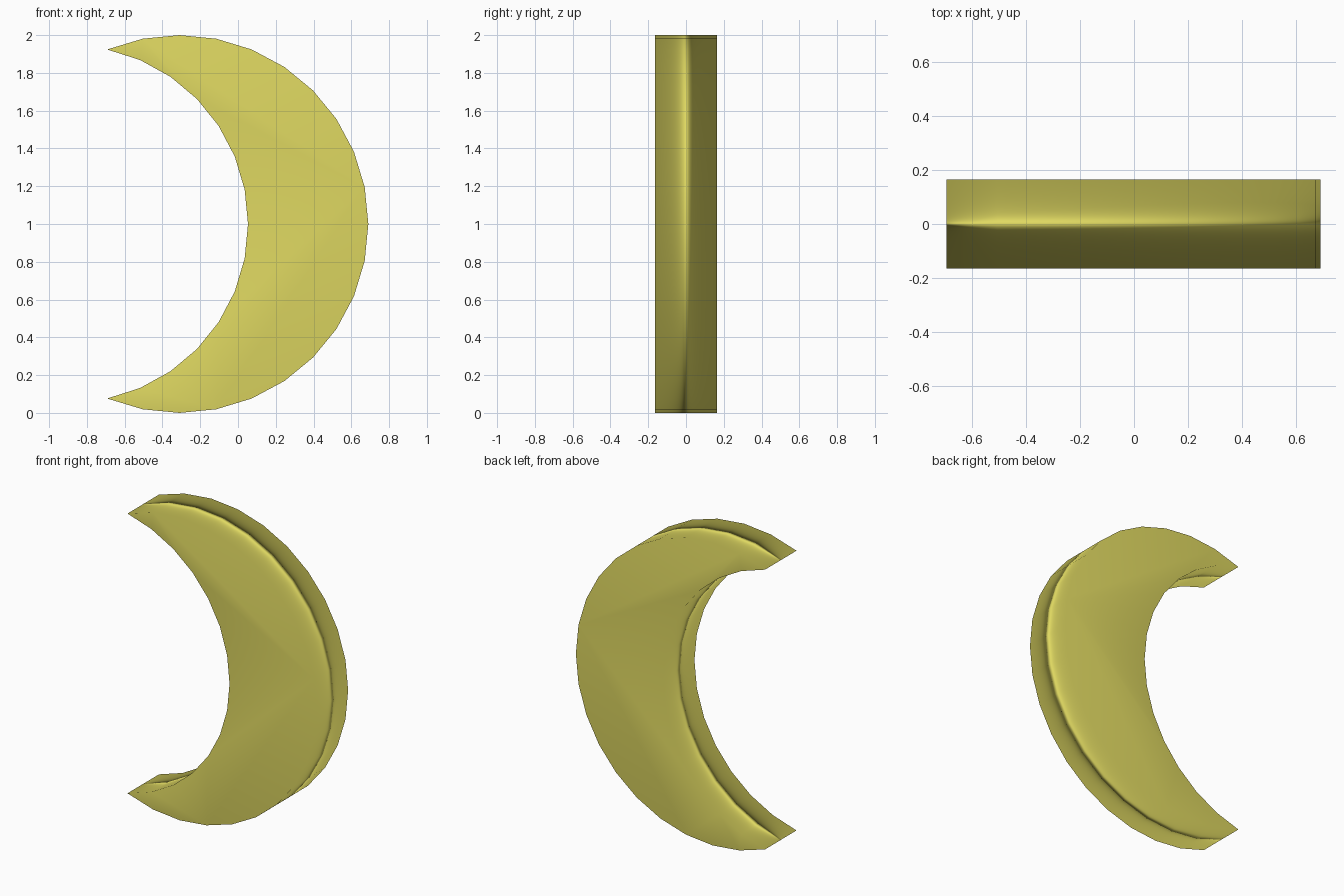
import bpy, bmesh
from math import sin, cos, asin, radians, hypot

cube = bpy.data.objects.get("Cube")
if cube:
    bpy.data.objects.remove(cube, do_unlink=True)

HALF_DEPTH = 0.164
OUTER_X = -0.31          # centre of the outer arc, radius 1
TIP = radians(112.5)     # angle of the tips on the outer arc
INNER_EDGE = 0.053       # where the inner arc crosses mid height


def arc(cx, radius, half_angle, steps):
    """Points (x, z) along an arc from the lower to the upper end."""
    angles = [half_angle * (2 * i / steps - 1) for i in range(steps + 1)]
    return [(cx + radius * cos(a), 1 + radius * sin(a)) for a in angles]


# Inner arc passes through both tips and the inner edge
tip_x, tip_h = OUTER_X + cos(TIP), sin(TIP)
bulge = INNER_EDGE - tip_x
inner_r = hypot(bulge, tip_h) ** 2 / (2 * bulge)
outer = arc(OUTER_X, 1, TIP, 20)
inner = arc(INNER_EDGE - inner_r, inner_r, asin(tip_h / inner_r), 14)
outline = outer + inner[-2:0:-1]

# Crescent outline extruded from front to back
bm = bmesh.new()
front = bm.faces.new([bm.verts.new((x, -HALF_DEPTH, z)) for x, z in outline])
result = bmesh.ops.extrude_face_region(bm, geom=[front], use_keep_orig=True)
back_verts = [g for g in result["geom"] if isinstance(g, bmesh.types.BMVert)]
bmesh.ops.translate(bm, verts=back_verts, vec=(0, 2 * HALF_DEPTH, 0))
bmesh.ops.recalc_face_normals(bm, faces=bm.faces)
for face in bm.faces:
    face.smooth = True
mesh = bpy.data.meshes.new("crescent_moon")
bm.to_mesh(mesh)
bm.free()

moon = bpy.data.objects.new("crescent_moon", mesh)
bpy.context.collection.objects.link(moon)

# Soft rim shading with the broad faces kept flat
weighted = moon.modifiers.new("soft_rim", "WEIGHTED_NORMAL")
weighted.mode = "FACE_AREA"
weighted.weight = 50

# Yellow material
yellow = bpy.data.materials.new("moon_yellow")
yellow.use_nodes = True
colour = (0.74, 0.69, 0.12, 1)
yellow.diffuse_color = colour
yellow.node_tree.nodes["Principled BSDF"].inputs["Base Color"].default_value = colour
mesh.materials.append(yellow)
